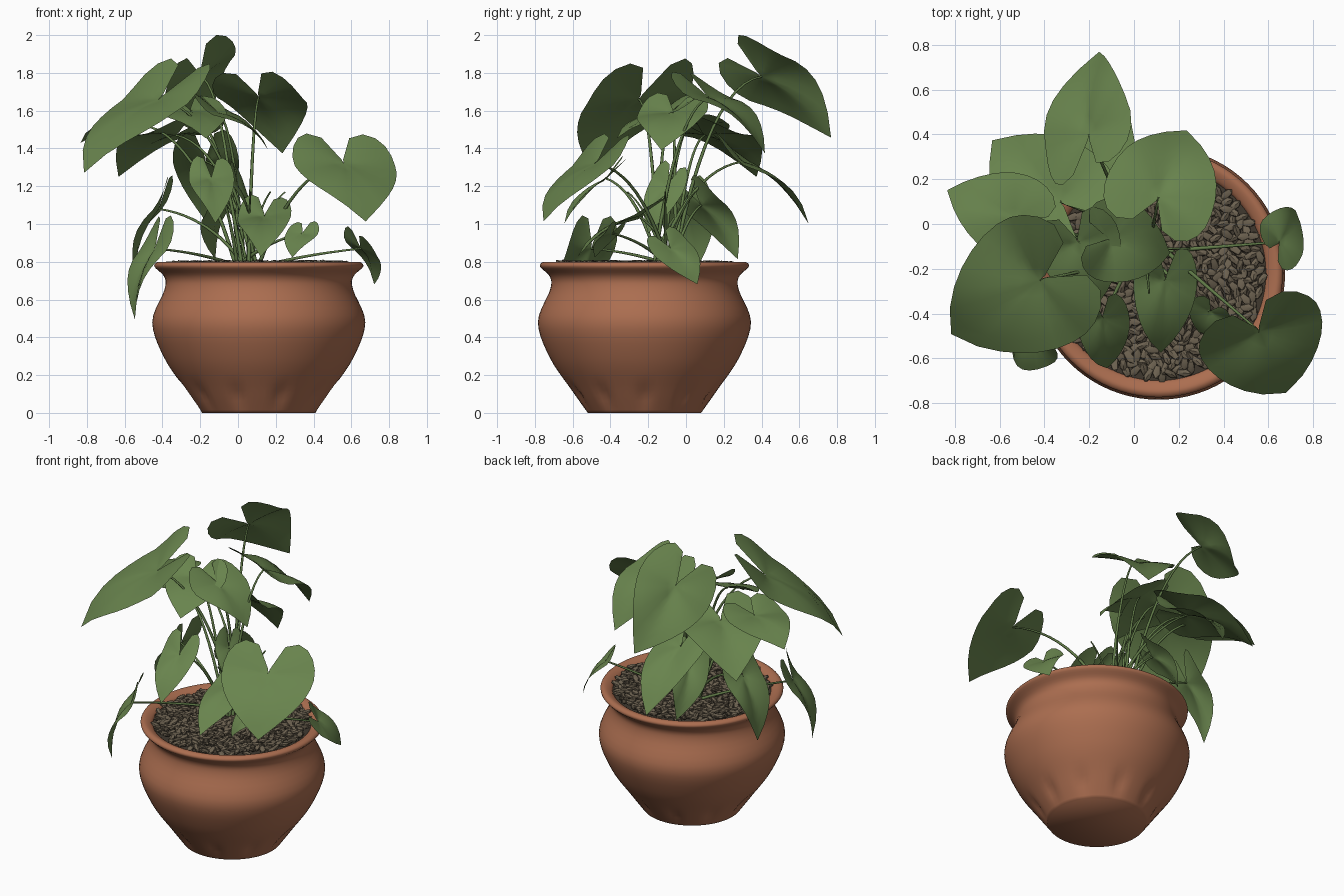
import bpy, bmesh, math, random
from mathutils import Vector, Matrix

random.seed(4)
cube = bpy.data.objects.get("Cube")
if cube:
    bpy.data.objects.remove(cube)

POT = Vector((.11, -.22, 0))
ROOT = Vector((.05, -.11, .77))
UP = Vector((0, 0, 1))


def material(name, *rgb):
    m = bpy.data.materials.new(name)
    m.use_nodes = True
    m.diffuse_color = (*rgb, 1)
    m.node_tree.nodes["Principled BSDF"].inputs["Base Color"].default_value = (*rgb, 1)
    return m


TERRACOTTA = material("terracotta", .41, .155, .08)
LEAF = material("leaf green", .14, .23, .075)
STEM = material("stem green", .12, .2, .065)
PEBBLE = material("brown pebble", .15, .12, .08)
SOIL = material("dark soil", .05, .04, .028)


def finish(name, bm, mat, angle):
    """Turn a bmesh into a named, shaded object."""
    mesh = bpy.data.meshes.new(name)
    bm.to_mesh(mesh)
    bm.free()
    mesh.materials.append(mat)
    ob = bpy.data.objects.new(name, mesh)
    bpy.context.collection.objects.link(ob)
    bpy.ops.object.select_all(action='DESELECT')
    ob.select_set(True)
    bpy.context.view_layer.objects.active = ob
    bpy.ops.object.shade_smooth_by_angle(angle=math.radians(angle))


def smooth_path(keys, steps=5):
    """Round curve through a few key points."""
    keys = [Vector(k) for k in keys]
    path = []
    for i in range(len(keys) - 1):
        a, b = keys[i], keys[i + 1]
        slope_a = (b - keys[max(i - 1, 0)]) / 2
        slope_b = (keys[min(i + 2, len(keys) - 1)] - a) / 2
        for s in range(steps):
            t = s / steps
            u = t * t * (3 - 2 * t)
            path.append(a.lerp(b, u) + slope_a * t * (1 - t) ** 2 - slope_b * t * t * (1 - t))
    return path + [keys[-1]]


def lathe(name, profile, mat, flutes, segments=80):
    """Spin a (radius, height) profile; shallow flutes fade out above the round foot."""
    bm = bmesh.new()
    rings = []
    for r, z in profile:
        fade = max(0, 1 - abs(z - .09) / .09)
        ring = []
        for i in range(segments):
            t = math.tau * i / segments
            groove = 1 - .05 * fade * max(0, math.cos(flutes * t)) ** 2
            spoke = Vector((math.cos(t), math.sin(t), 0))
            ring.append(bm.verts.new(POT + spoke * r * groove + UP * z))
        rings.append(ring)
    for low, high in zip(rings, rings[1:]):
        for i in range(segments):
            bm.faces.new((low[i - 1], low[i], high[i], high[i - 1]))
    bm.faces.new(rings[0][::-1])
    bm.faces.new(rings[-1])
    finish(name, bm, mat, 60)


# Pot with a bulging belly, pinched neck and flared rim
lathe("pot", smooth_path([(.3, 0), (.385, .12), (.5, .29), (.564, .48), (.5, .65),
                          (.5, .72), (.553, .775), (.53, .8), (.485, .78), (.47, .74)]),
      TERRACOTTA, flutes=10)

# Soil and a bed of seed-shaped pebbles
lathe("soil", [(.48, .75), (.48, .77)], SOIL, flutes=0)
bm = bmesh.new()
COUNT = 560
GOLDEN = math.pi * (3 - math.sqrt(5))
for i in range(COUNT):
    spot = Vector((.465 * math.sqrt((i + .5) / COUNT), 0, random.uniform(.775, .795)))
    spot.rotate(Matrix.Rotation(i * GOLDEN, 3, 'Z'))
    turn = Matrix.Rotation(random.uniform(0, math.tau), 4, 'Z')
    tilt = Matrix.Rotation(random.uniform(-.4, .4), 4, 'Y')
    size = Matrix.Diagonal((random.uniform(.03, .042), random.uniform(.016, .021), .014, 1))
    bmesh.ops.create_icosphere(bm, subdivisions=1, radius=1,
                               matrix=Matrix.Translation(POT + spot) @ turn @ tilt @ size)
finish("pebbles", bm, PEBBLE, 30)


def heart(theta):
    """Heart outline: distance from the stalk, pointed at the tip and notched behind."""
    back = abs(theta) / 3
    return (.56 + .44 * math.exp(-6 * back) + .12 * back ** 2) * (1 - .9 * back ** 12)


def leaf(name, base, tip, plump, roll, rings=5, half=12):
    """Arched heart-shaped blade from stalk point to tip, rolled about its midrib."""
    along = (tip - base).normalized()
    length = (tip - base).length
    level = along.cross(UP).normalized()
    across = Matrix.Rotation(math.radians(-roll), 3, along) @ level
    face_up = across.cross(along)
    phase = random.uniform(0, math.tau)
    bm = bmesh.new()
    centre = bm.verts.new(base)
    previous = None
    for k in range(-half, half + 1):
        theta = 3 * k / half
        row = [centre]
        for j in range(1, rings + 1):
            d = heart(theta) * j / rings
            a, b = d * math.cos(theta), d * math.sin(theta)
            lift = .4 * max(a, 0) * (1 - a) + .12 * abs(b) - .2 * b * b
            lift += .05 * d * math.sin(3 * theta + phase)
            row.append(bm.verts.new(base + (along * a + across * b * plump
                                            + face_up * lift) * length))
        if previous:
            bm.faces.new((centre, previous[1], row[1]))
            for j in range(1, rings):
                bm.faces.new((previous[j], previous[j + 1], row[j + 1], row[j]))
        previous = row
    bm.normal_update()
    if sum(f.normal.dot(face_up) for f in bm.faces) < 0:
        bmesh.ops.reverse_faces(bm, faces=bm.faces)
    finish(name, bm, LEAF, 80)


def stem(name, start, end, rise, radius=.009, steps=12):
    """Arching tapered stalk."""
    bend = start.lerp(end, .4)
    bend.z = end.z + rise
    curve = bpy.data.curves.new(name, 'CURVE')
    curve.dimensions = '3D'
    curve.bevel_depth = radius
    curve.bevel_resolution = 1
    spline = curve.splines.new('POLY')
    spline.points.add(steps)
    for i, p in enumerate(spline.points):
        t = i / steps
        p.co = (*start.lerp(bend, t).lerp(bend.lerp(end, t), t), 1)
        p.radius = 1.2 - .6 * t
    curve.materials.append(STEM)
    bpy.context.collection.objects.link(bpy.data.objects.new(name, curve))


# Stalk point and tip of each leaf
BROAD = {
    "top_back": ((-.2, .4, 1.78), (-.17, .78, 1.47)),
    "back_left": ((.11, .12, 1.67), (.24, .43, 1.39)),
    "back_right": ((-.33, .1, 1.47), (-.64, .38, 1.27)),
    "far_right": ((-.53, .03, 1.53), (-.83, .15, 1.42)),
    "big_right": ((-.42, -.25, 1.66), (-.8, -.48, 1.25)),
    "upper_front": ((-.1, -.07, 1.59), (.16, -.13, 1.39)),
    "upper_right": ((-.25, -.08, 1.6), (-.17, -.36, 1.44)),
    "big_left": ((.56, -.48, 1.32), (.67, -.74, 1)),
    "front_small": ((.34, -.39, .95), (.29, -.48, .82)),
}
SLIM = {
    "back_low": ((-.17, .3, 1.33), (-.16, .65, 1)),
    "front": ((.14, -.25, 1.04), (.12, -.57, .82)),
    "front_heart": ((-.14, -.42, 1.24), (-.12, -.64, 1)),
    "left_hanging": ((.65, -.08, .87), (.72, .06, .68)),
    "right_hanging": ((-.44, -.5, .87), (-.56, -.56, .5)),
    "right_drooping": ((-.42, 0, 1.08), (-.56, .02, .7)),
    "inner_back": ((-.08, .08, 1.1), (-.13, .28, .82)),
    "inner_front": ((0, -.1, 1.2), (.05, -.2, .95)),
}
ROLL = {"top_back": 42, "big_right": 4, "left_hanging": -30, "inner_back": 38, "inner_front": 45}
PLUMP = {"top_back": .8, "big_right": .85, "big_left": 1.1, "left_hanging": .85}

turn = 0
for group, plump in ((BROAD, .93), (SLIM, .6)):
    for name, ends in group.items():
        base, tip = map(Vector, ends)
        leaf(name + "_leaf", base, tip, PLUMP.get(name, plump), ROLL.get(name, 0))
        turn += GOLDEN
        root = ROOT + Vector((math.cos(turn), math.sin(turn), 0)) * .06
        stem(name + "_stem", root, base, .12 * (base - root).xy.length - .1)

# Thin young shoots
for i in range(4):
    lean = Vector((math.cos(i * GOLDEN), math.sin(i * GOLDEN), 2)) * .2
    stem("shoot_%d" % i, ROOT, ROOT + lean, -.1, .007)
